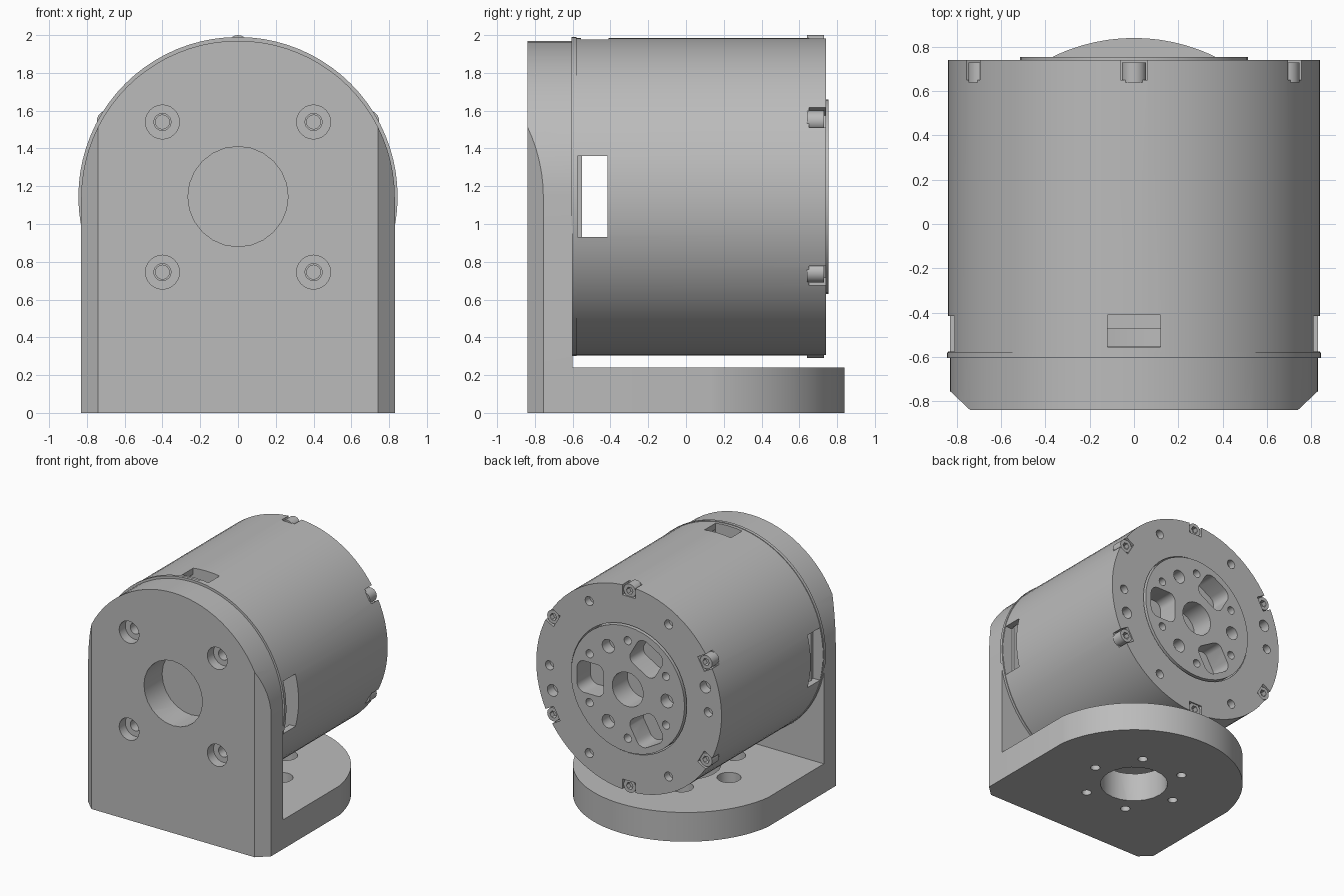
import bpy, bmesh, math
from mathutils import Vector

if "Cube" in bpy.data.objects:
    bpy.data.objects.remove(bpy.data.objects["Cube"])

grey = bpy.data.materials.new("plain grey")
grey.use_nodes = True
grey.diffuse_color = (0.5, 0.5, 0.5, 1)
grey.node_tree.nodes["Principled BSDF"].inputs["Base Color"].default_value = (0.5, 0.5, 0.5, 1)

AXIS_Z = 1.145   # height of the housing axis
RADIUS = 0.84    # housing radius


def arc(r, start, end, n, cx=0, cy=0):
    """Points on an arc, angles in degrees."""
    angles = [math.radians(start + (end - start) * i / n) for i in range(n + 1)]
    return [(cx + r * math.cos(a), cy + r * math.sin(a)) for a in angles]


def circle(r, cx=0, cy=AXIS_Z, n=24):
    return arc(r, 0, 360, n, cx, cy)[:-1]


def rect(x0, y0, x1, y1):
    return [(x0, y0), (x1, y0), (x1, y1), (x0, y1)]


def polar(r, deg, cy=AXIS_Z):
    a = math.radians(deg)
    return r * math.cos(a), cy + r * math.sin(a)


def turned(points, deg):
    """Turn local (radial, tangential) points about the housing axis."""
    a = math.radians(deg)
    c, s = math.cos(a), math.sin(a)
    return [(u * c - v * s, AXIS_Z + u * s + v * c) for u, v in points]


def solid(name, *prisms):
    """One object from prisms given as (outline, axis, low, high)."""
    bm = bmesh.new()
    for points, axis, low, high in prisms:
        def place(p, h):
            return Vector((p[0], h, p[1]) if axis == "y" else (p[0], p[1], h))
        a = [bm.verts.new(place(p, low)) for p in points]
        b = [bm.verts.new(place(p, high)) for p in points]
        bm.faces.new(a)
        bm.faces.new(b[::-1])
        for i in range(len(a)):
            j = (i + 1) % len(a)
            bm.faces.new((a[i], b[i], b[j], a[j]))
    bmesh.ops.recalc_face_normals(bm, faces=bm.faces)
    mesh = bpy.data.meshes.new(name)
    bm.to_mesh(mesh)
    bm.free()
    mesh.materials.append(grey)
    obj = bpy.data.objects.new(name, mesh)
    bpy.context.collection.objects.link(obj)
    return obj


def select(obj):
    bpy.ops.object.select_all(action="DESELECT")
    obj.select_set(True)
    bpy.context.view_layer.objects.active = obj


def combine(obj, operation, *prisms):
    """Apply a boolean with a temporary helper solid."""
    helper = solid("helper", *prisms)
    mod = obj.modifiers.new("boolean", "BOOLEAN")
    mod.operation, mod.object, mod.solver = operation, helper, "EXACT"
    mod.use_self = len(prisms) > 1
    select(obj)
    bpy.ops.object.modifier_apply(modifier=mod.name)
    bpy.data.objects.remove(helper)


def smooth(obj):
    select(obj)
    bpy.ops.object.shade_smooth_by_angle(angle=math.radians(25))


# Bracket: arched upright plus foot, trimmed to a chamfered footprint
arch = [(-0.83, 0), (0.83, 0)] + arc(0.83, 0, 180, 40, 0, AXIS_Z - 0.005)
bracket = solid("bracket", (arch, "y", -0.84, -0.6))
combine(bracket, "UNION", (rect(-0.9, -0.84, 0.9, 0.9), "z", 0, 0.24))
side = math.degrees(math.acos(0.83 / RADIUS))
footprint = [(-0.83, -0.755), (-0.74, -0.84), (0.74, -0.84), (0.83, -0.755)]
footprint += arc(RADIUS, side, 180 - side, 40)
combine(bracket, "INTERSECT", (footprint, "z", -0.1, 2.1))

# Bracket bores and counterbored bolt holes
corners = [(x, z) for x in (-0.4, 0.4) for z in (0.745, 1.54)]
feet = [polar(0.39, 60 * i, 0) for i in range(6)]
combine(bracket, "DIFFERENCE", (circle(0.265), "y", -1, -0.5), (circle(0.26, 0, 0), "z", -0.1, 0.4),
        *[(circle(0.045, *p), "y", -1, -0.5) for p in corners],
        *[(circle(0.037, *p), "z", -0.1, 0.4) for p in feet])
combine(bracket, "DIFFERENCE",
        *[(circle(0.09, *p), "y", -1, -0.76) for p in corners],
        *[(circle(0.09, *p), "z", 0.1, 0.4) for p in feet])
smooth(bracket)

# Motor housing with front lip
housing = solid("housing", (circle(RADIUS, n=80), "y", -0.59, 0.74))
combine(housing, "UNION", (circle(0.845, n=80), "y", -0.605, -0.58))

# Inner cavity, cable windows, and pocket for the output plate
combine(housing, "DIFFERENCE", (circle(0.79, n=64), "y", -0.55, -0.41))
for x in (-0.85, 0.85):
    combine(housing, "DIFFERENCE", (rect(x - 0.1, 0.93, x + 0.1, 1.36), "y", -0.575, -0.415))
combine(housing, "DIFFERENCE", (rect(-0.12, 1.85, 0.12, 2.1), "y", -0.555, -0.41))
combine(housing, "DIFFERENCE", (circle(0.525, n=48), "y", 0.5, 0.9))

# Rim screw notches, rim holes, dowel holes and front bolt holes
screw_angles = [30 + 60 * i for i in range(6)]
notch = rect(0.755, -0.06, 0.95, 0.06)
combine(housing, "DIFFERENCE",
        *[(turned(notch, a), "y", 0.65, 0.9) for a in screw_angles],
        *[(circle(0.037, *polar(0.72, 60 * i), 16), "y", 0.68, 0.9) for i in range(6)],
        *[(circle(0.048, *polar(0.72, a), 16), "y", 0.66, 0.9) for a in (-16, 164)],
        *[(circle(0.037, *p, 16), "y", -0.7, -0.58) for p in corners])
smooth(housing)

# Connector block under the top window
block = solid("connector_block", (rect(-0.16, 1.76, 0.16, 1.87), "y", -0.475, -0.4))

# Socket head screws around the rim
for i, a in enumerate(screw_angles):
    centre = polar(0.8, a)
    screw = solid(f"rim_screw_{i + 1}", (circle(0.055, *centre), "y", 0.64, 0.73))
    combine(screw, "DIFFERENCE", (circle(0.03, *centre, 6), "y", 0.69, 0.8))
    smooth(screw)

# Output plate with centre bore, rounded windows and hole rings
plate = solid("output_plate", (circle(0.515, n=48), "y", 0.45, 0.755))
window = (arc(0.07, -100, 0, 6, 0.39, -0.06) + arc(0.07, 0, 100, 6, 0.39, 0.06)
          + arc(0.06, 100, 180, 5, 0.28, 0.07) + arc(0.06, 180, 260, 5, 0.28, -0.07))
combine(plate, "DIFFERENCE", (circle(0.14), "y", 0.56, 0.9),
        *[(turned(window, 120 * i), "y", 0.58, 0.9) for i in range(3)],
        *[(circle(0.055, *polar(0.355, 60 + 120 * i), 20), "y", 0.66, 0.9) for i in range(3)],
        *[(circle(0.033, *polar(0.4, 30 + 60 * i), 16), "y", 0.68, 0.9) for i in range(6)])
smooth(plate)
